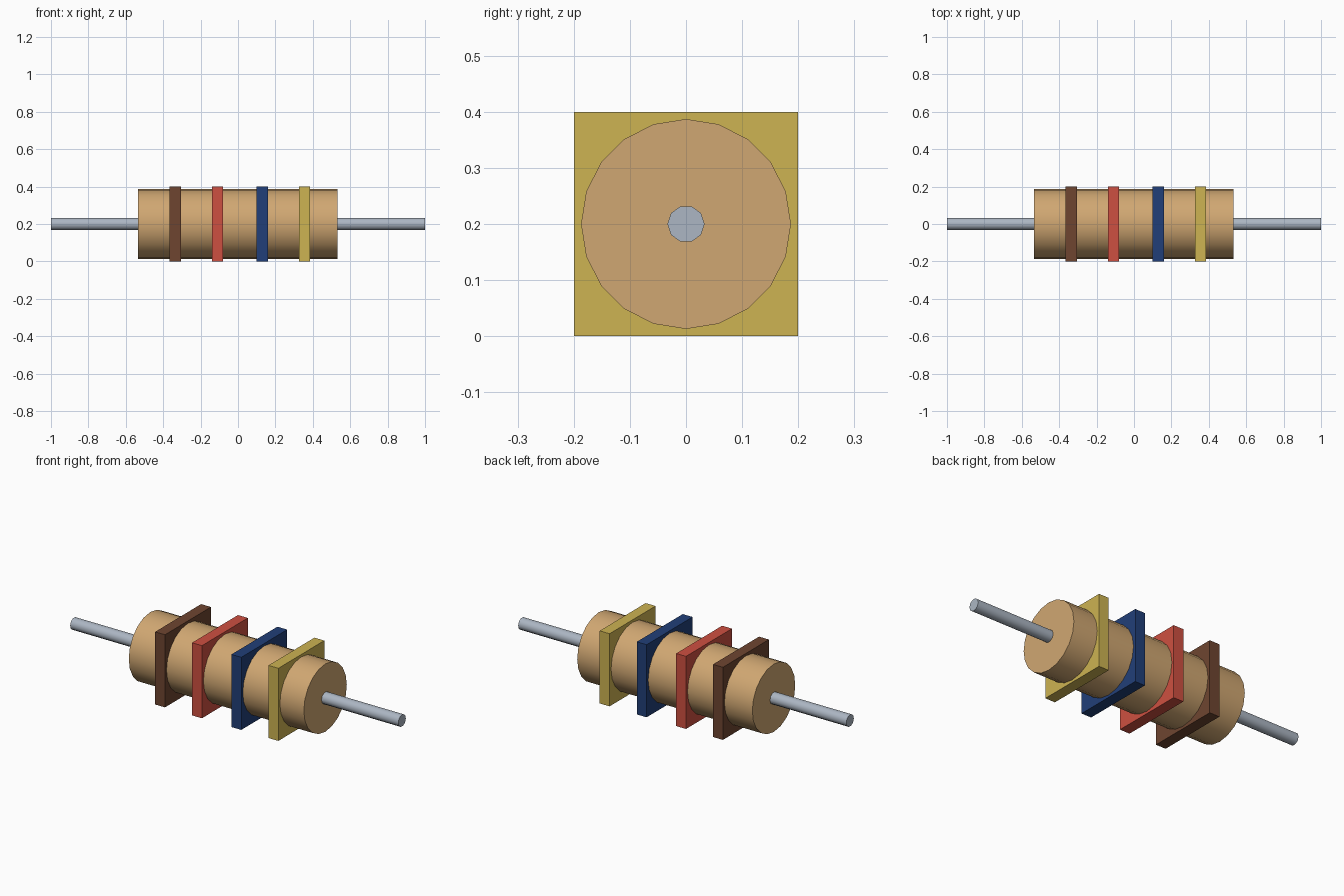
import bpy, math

if "Cube" in bpy.data.objects:
    bpy.data.objects.remove(bpy.data.objects["Cube"])

Z = 0.2  # height of the component axis


def material(name, rgb):
    lin = [(c / 255 / 12.92) if c < 10 else ((c / 255 + 0.055) / 1.055) ** 2.4 for c in rgb]
    m = bpy.data.materials.new(name)
    m.diffuse_color = (*lin, 1)
    m.use_nodes = True
    m.node_tree.nodes["Principled BSDF"].inputs["Base Color"].default_value = m.diffuse_color
    return m


def rod(name, x0, x1, radius, sides, mat):
    """Cylinder lying along x, smooth round the side with sharp ends."""
    bpy.ops.mesh.primitive_cylinder_add(
        vertices=sides, radius=radius, depth=x1 - x0,
        location=((x0 + x1) / 2, 0, Z), rotation=(0, math.pi / 2, 0))
    ob = bpy.context.object
    ob.name = name
    ob.data.materials.append(mat)
    bpy.ops.object.shade_smooth_by_angle(angle=math.radians(40))


def band(name, x, mat):
    """Square colour-code plate around the body."""
    bpy.ops.mesh.primitive_cube_add(size=1, location=(x, 0, Z))
    ob = bpy.context.object
    ob.name = name
    ob.scale = (0.06, 0.4, 0.4)
    bpy.ops.object.transform_apply(location=False, rotation=False, scale=True)
    ob.data.materials.append(mat)


tan = material("tan", (208, 167, 114))
steel = material("steel grey", (172, 182, 195))

# Ceramic body
rod("body", -0.535, 0.532, 0.187, 20, tan)

# Wire leads
rod("left_lead", -1.0, -0.5, 0.033, 10, steel)
rod("right_lead", 0.5, 1.0, 0.033, 10, steel)

# Colour bands
for name, x, rgb in (("brown", -0.335, (110, 69, 48)),
                     ("red", -0.11, (206, 80, 65)),
                     ("blue", 0.13, (33, 63, 120)),
                     ("gold", 0.356, (205, 179, 82))):
    band(name + "_band", x, material(name, rgb))
